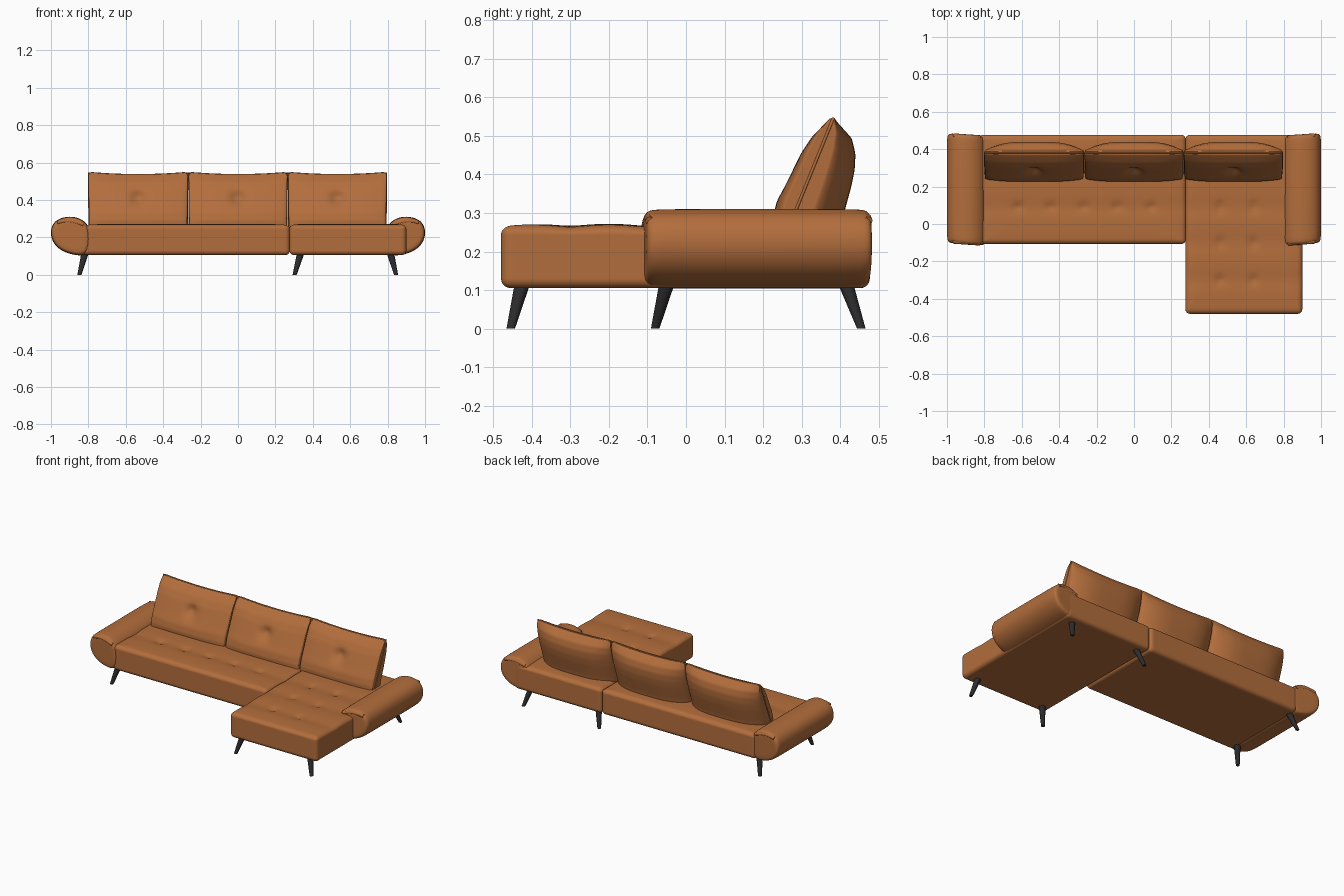
import bpy, bmesh, math
from mathutils import Vector

if "Cube" in bpy.data.objects:
    bpy.data.objects.remove(bpy.data.objects["Cube"], do_unlink=True)


def material(name, color, roughness):
    m = bpy.data.materials.new(name)
    m.use_nodes = True
    m.diffuse_color = color
    bsdf = m.node_tree.nodes["Principled BSDF"]
    bsdf.inputs["Base Color"].default_value = color
    bsdf.inputs["Roughness"].default_value = roughness
    return m


LEATHER = material("tan leather", (0.45, 0.155, 0.045, 1), 0.5)
DARK = material("dark leg", (0.025, 0.025, 0.027, 1), 0.5)


def finish(name, bm, mat):
    bmesh.ops.recalc_face_normals(bm, faces=bm.faces)
    for f in bm.faces:
        f.smooth = True
    me = bpy.data.meshes.new(name)
    bm.to_mesh(me)
    bm.free()
    me.materials.append(mat)
    ob = bpy.data.objects.new(name, me)
    bpy.context.collection.objects.link(ob)
    return ob


def rounded_box(size, r, cuts):
    """Dense box centred on the origin, grid tightened towards its rounded edges."""
    bm = bmesh.new()
    bmesh.ops.create_cube(bm, size=2)
    bmesh.ops.subdivide_edges(bm, edges=bm.edges[:], cuts=cuts, use_grid_fill=True)
    half = Vector(size) / 2
    for v in bm.verts:
        p = Vector([h * (0.4 * c + 0.6 * math.sin(c * math.pi / 2)) for c, h in zip(v.co, half)])
        core = Vector([max(r - h, min(h - r, c)) for c, h in zip(p, half)])
        v.co = core + r * (p - core).normalized()
    return bm


def dent(dx, dy, width):
    return math.exp(-(dx * dx + dy * dy) / width ** 2)


def lerp_table(t, table):
    """Piecewise linear lookup over evenly spaced values."""
    s = max(0, min(0.9999, t)) * (len(table) - 1)
    i = int(s)
    return table[i] + (table[i + 1] - table[i]) * (s - i)


def piping(name, points, radius):
    cu = bpy.data.curves.new(name, "CURVE")
    cu.dimensions = "3D"
    cu.bevel_depth = radius
    cu.bevel_resolution = 2
    cu.use_fill_caps = True
    sp = cu.splines.new("POLY")
    sp.points.add(len(points) - 1)
    for q, p in zip(sp.points, points):
        q.co = (*p, 1)
    sp.use_smooth = True
    cu.materials.append(LEATHER)
    ob = bpy.data.objects.new(name, cu)
    bpy.context.collection.objects.link(ob)
    return ob


# Tufted seats
def seat(name, x0, x1, y0, y1, columns, rows, cuts):
    z0, z1 = 0.105, 0.272
    bm = rounded_box((x1 - x0, y1 - y0, z1 - z0), 0.025, cuts)
    centre = Vector(((x0 + x1) / 2, (y0 + y1) / 2, (z0 + z1) / 2))
    for v in bm.verts:
        top = max(0, v.co.z / ((z1 - z0) / 2)) ** 3
        u = abs(v.co.x) / ((x1 - x0) / 2)
        w = abs(v.co.y) / ((y1 - y0) / 2)
        v.co += centre
        drop = 0.008 * max(u, w) ** 10
        for y in rows:
            drop += 0.005 * dent(0, v.co.y - y, 0.05)
            drop += sum(0.011 * dent(v.co.x - x, v.co.y - y, 0.024) for x in columns)
        v.co.z -= drop * top
    return finish(name, bm, LEATHER)


seat("main_seat", -0.83, 0.277, -0.107, 0.477, (-0.62, -0.445, -0.27, -0.09, 0.09), (0.09,), 64)
seat("chaise_seat", 0.275, 0.9, -0.48, 0.477, (0.46, 0.64), (0.09, -0.1, -0.3), 56)

# Back cushions: side outline from bottom to top
Z0, Z1 = 0.25, 0.535
FRONT = (0.228, 0.226, 0.236, 0.258, 0.278, 0.298, 0.325, 0.368)
BACK = (0.400, 0.408, 0.419, 0.430, 0.438, 0.440, 0.430, 0.392)


def seam(t):
    return 0.262 + 0.12 * t


def back_cushion(name, x0, x1):
    cx, hw = (x0 + x1) / 2, (x1 - x0) / 2
    hz = (Z1 - Z0) / 2
    bm = rounded_box((x1 - x0, 0.2, Z1 - Z0), 0.02, 36)
    for v in bm.verts:
        u, s, t = v.co.x / hw, v.co.y / 0.1, (v.co.z + hz) / (2 * hz)
        ys = seam(t)
        edge = lerp_table(t, FRONT) if s < 0 else lerp_table(t, BACK)
        puff = 1 - (0.3 if s < 0 else 0.55) * abs(u) ** 3.5
        y = ys + (edge - ys) * abs(s) * puff
        z = Z0 + t * (Z1 - Z0)
        if s < 0:
            y += 0.028 * -s * dent(u * hw, z - 0.41, 0.035)
        v.co = (cx + u * hw * (0.985 + 0.015 * t), y, z + 0.012 * u * u * t)
    finish(name, bm, LEATHER)
    # Piping along both sides and the top
    ts = [i / 10 for i in range(11)]

    def side(sg):
        return [(cx + sg * hw * (0.982 + 0.015 * t), seam(t), Z0 + t * (Z1 - Z0 - 0.002) + 0.012 * t) for t in ts]
    across = [(cx + u / 10 * hw, seam(1), Z1 + 0.012 * (u / 10) ** 2) for u in range(-9, 10)]
    piping(name + "_piping", side(-1) + across + side(1)[::-1], 0.004)


for label, a, b in (("right", -0.8, -0.268), ("middle", -0.264, 0.264), ("left", 0.268, 0.795)):
    back_cushion(label + "_back_cushion", a, b)

# Rolled arms: outline of the cross-section, distance from the centre and height
ARM = [(0.79, 0.102), (0.87, 0.102), (0.945, 0.126), (0.99, 0.17), (1.004, 0.222), (0.994, 0.268),
       (0.965, 0.298), (0.912, 0.313), (0.86, 0.308), (0.818, 0.285), (0.79, 0.25)]
RINGS = [(-0.108, 0.5), (-0.108, 0.86), (-0.096, 0.97), (-0.065, 1), (0.19, 1),
         (0.44, 1), (0.468, 0.97), (0.478, 0.86), (0.478, 0.5)]
MID = (0.9, 0.21)


def arm_point(sg, d, z, y, k=1.0):
    d, z = MID[0] + (d - MID[0]) * k, MID[1] + (z - MID[1]) * k
    return Vector((sg * d, y + 0.07 * (d - MID[0]), z))


def arm(side, sg):
    bm = bmesh.new()
    rings = [[bm.verts.new(arm_point(sg, d, z, y, k)) for d, z in ARM] for y, k in RINGS]
    n = len(ARM)
    for a, b in zip(rings, rings[1:]):
        for i in range(n):
            j = (i + 1) % n
            bm.faces.new((a[i], a[j], b[j], b[i]))
    for ring, (y, k) in ((rings[0], RINGS[0]), (rings[-1], RINGS[-1])):
        hub = bm.verts.new(arm_point(sg, *MID, y))
        for i in range(n):
            bm.faces.new((ring[i], ring[(i + 1) % n], hub))
    ob = finish(side + "_arm", bm, LEATHER)
    mod = ob.modifiers.new("soften", "SUBSURF")
    mod.levels = mod.render_levels = 3
    # Folded lip at each end of the armrest
    for end, y in (("front", -0.099), ("back", 0.469)):
        path = [arm_point(sg, 0.825 + 0.14 * i / 8, 0.268 + 0.02 * math.sin(math.pi * i / 10), y) for i in range(9)]
        piping(f"{side}_arm_{end}_lip", path, 0.011)


arm("left", 1)
arm("right", -1)


# Splayed tapered legs
def leg(name, foot, top):
    bm = bmesh.new()
    bmesh.ops.create_cone(bm, cap_ends=True, segments=20, radius1=0.011, radius2=0.02, depth=1)
    for v in bm.verts:
        t = v.co.z + 0.5
        x, y = (f + (h - f) * t for f, h in zip(foot, top))
        v.co = (v.co.x + x, v.co.y + y, 0.115 * t)
    ob = finish(name, bm, DARK)
    bpy.context.view_layer.objects.active = ob
    ob.select_set(True)
    bpy.ops.object.shade_smooth_by_angle()
    ob.select_set(False)


leg("chaise_front_left_leg", (0.845, -0.455), (0.815, -0.425))
leg("chaise_front_right_leg", (0.303, -0.455), (0.335, -0.425))
leg("seat_front_right_leg", (-0.848, -0.08), (-0.818, -0.05))
for label, fx, tx in (("left", 0.845, 0.815), ("middle", 0.303, 0.335), ("right", -0.848, -0.818)):
    leg("back_" + label + "_leg", (fx, 0.455), (tx, 0.415))
